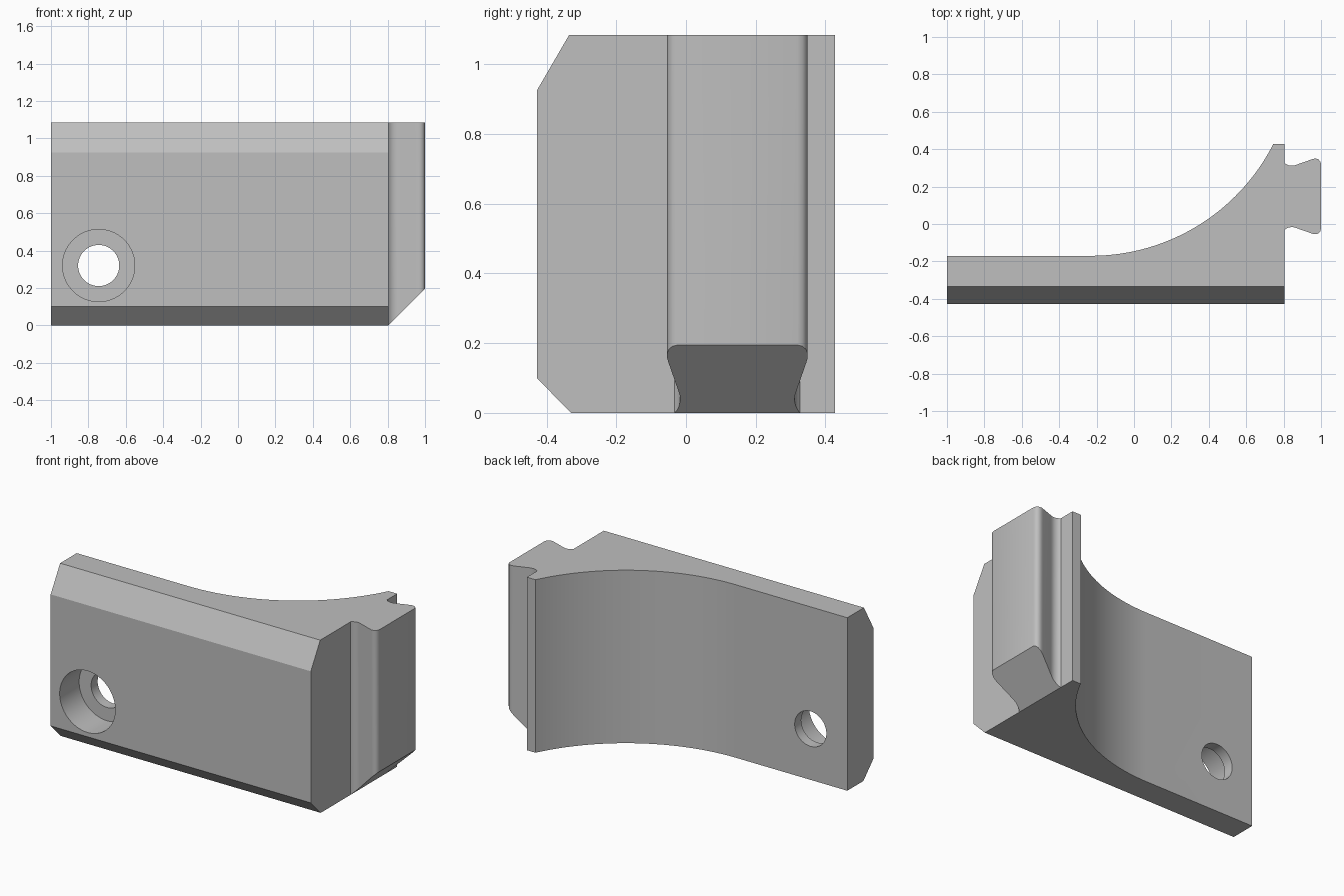
import bpy, bmesh, math
from mathutils import Vector, Matrix

if "Cube" in bpy.data.objects:
    bpy.data.objects.remove(bpy.data.objects["Cube"], do_unlink=True)

HEIGHT = 1.085
WALL_X = 0.805      # side wall carrying the rail
HALF_Y = 0.428

grey = bpy.data.materials.new("plain grey")
grey.use_nodes = True
colour = (0.52, 0.52, 0.52, 1)
grey.diffuse_color = colour
grey.node_tree.nodes["Principled BSDF"].inputs["Base Color"].default_value = colour


def add_object(name, bm):
    bmesh.ops.recalc_face_normals(bm, faces=bm.faces[:])
    mesh = bpy.data.meshes.new(name)
    bm.to_mesh(mesh)
    bm.free()
    mesh.materials.append(grey)
    obj = bpy.data.objects.new(name, mesh)
    bpy.context.collection.objects.link(obj)
    return obj


def extrude_profile(points):
    """Stand a plan outline up to the full height."""
    bm = bmesh.new()
    face = bm.faces.new([bm.verts.new((x, y, 0)) for x, y in points])
    top = bmesh.ops.extrude_face_region(bm, geom=[face])["geom"]
    verts = [v for v in top if isinstance(v, bmesh.types.BMVert)]
    bmesh.ops.translate(bm, verts=verts, vec=(0, 0, HEIGHT))
    return bm


def select_only(obj):
    bpy.ops.object.select_all(action='DESELECT')
    obj.select_set(True)
    bpy.context.view_layer.objects.active = obj


def smooth(obj, degrees):
    select_only(obj)
    bpy.ops.object.shade_smooth_by_angle(angle=math.radians(degrees))


# Body: flat plate sweeping up into a concave arc at the back
back_y, arc_x, tip_x = -0.17, -0.23, 0.745
dx, dy = tip_x - arc_x, HALF_Y - back_y
radius = (dx * dx + dy * dy) / (2 * dy)
sweep = math.asin(dx / radius)
steps = 48
arc = [(arc_x + radius * math.sin(sweep * i / steps),
        back_y + radius * (1 - math.cos(sweep * i / steps)))
       for i in range(steps, -1, -1)]
bm = extrude_profile([(-1, -HALF_Y), (WALL_X, -HALF_Y), (WALL_X, HALF_Y)]
                     + arc + [(-1, back_y)])

# Chamfers along the lower and upper front edges
for (y0, z0), (y1, z1) in (((-HALF_Y, 0.1), (-0.33, 0)),
                           ((-0.335, HEIGHT), (-HALF_Y, 0.925))):
    normal = Vector((0, z1 - z0, y0 - y1))
    cut = bmesh.ops.bisect_plane(bm, geom=bm.verts[:] + bm.edges[:] + bm.faces[:],
                                 plane_co=(0, y0, z0), plane_no=normal, clear_outer=True)
    edges = [e for e in cut["geom_cut"] if isinstance(e, bmesh.types.BMEdge)]
    bmesh.ops.edgeloop_fill(bm, edges=edges)
body = add_object("body", bm)

# Counterbored screw hole
for name, r, y_end in (("screw_head_cutter", 0.193, -0.235), ("screw_hole_cutter", 0.11, 0.1)):
    bm = bmesh.new()
    length = y_end + 0.6
    place = Matrix.Translation((-0.745, y_end - length / 2, 0.32)) @ Matrix.Rotation(math.pi / 2, 4, 'X')
    bmesh.ops.create_cone(bm, cap_ends=True, segments=64, radius1=r, radius2=r,
                          depth=length, matrix=place)
    cutter = add_object(name, bm)
    cutter.hide_render = True
    mod = body.modifiers.new(name, 'BOOLEAN')
    mod.operation, mod.solver, mod.object = 'DIFFERENCE', 'EXACT', cutter
    select_only(body)
    bpy.ops.object.modifier_apply(modifier=name)
    bpy.data.objects.remove(cutter, do_unlink=True)
smooth(body, 20)

# Dovetail rail: half outline (distance from wall, half width) mirrored about its centre
rail_y = 0.1475
half = [(0, 0.18), (0.008, 0.173), (0.02, 0.167), (0.035, 0.164), (0.05, 0.165),
        (0.065, 0.17), (0.145, 0.198), (0.157, 0.2015), (0.17, 0.2015),
        (0.182, 0.197), (0.191, 0.187), (0.195, 0.172)]
outline = [(WALL_X + d, rail_y - w) for d, w in half]
outline += [(WALL_X + d, rail_y + w) for d, w in reversed(half)]
bm = extrude_profile(outline)
# Slope the underside up at 45 degrees and open the side against the wall
for v in bm.verts:
    if v.co.z < 0.01:
        v.co.z = v.co.x - WALL_X
inner = [f for f in bm.faces if all(abs(v.co.x - WALL_X) < 1e-4 for v in f.verts)]
bmesh.ops.delete(bm, geom=inner, context='FACES_ONLY')
rail = add_object("dovetail_rail", bm)
smooth(rail, 35)
